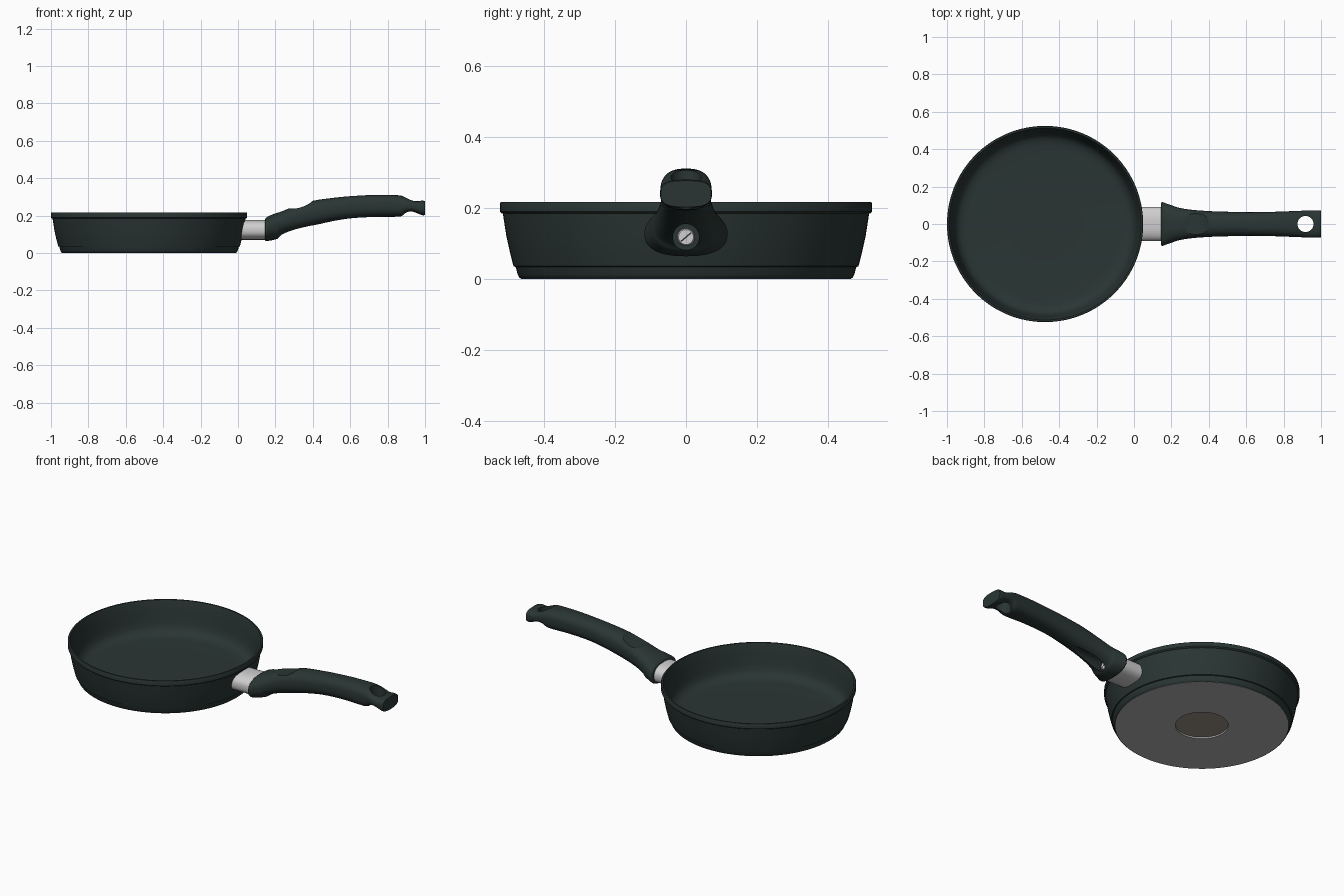
import bpy, bmesh, math
from mathutils import Matrix, Vector

if "Cube" in bpy.data.objects:
    bpy.data.objects.remove(bpy.data.objects["Cube"])

PAN_X, PAN_R = -0.4755, 0.5245


def material(name, rgb):
    m = bpy.data.materials.new(name)
    m.diffuse_color = (*rgb, 1)
    m.use_nodes = True
    m.node_tree.nodes["Principled BSDF"].inputs["Base Color"].default_value = m.diffuse_color
    return m


DARK = material("dark green black", (0.0225, 0.036, 0.034))
STEEL = material("brushed steel", (0.63, 0.62, 0.62))
GREY = material("base grey", (0.43, 0.43, 0.43))
BROWN = material("badge brown grey", (0.31, 0.275, 0.23))


def finish(name, bm, mat, angle=35):
    bmesh.ops.remove_doubles(bm, verts=bm.verts, dist=1e-5)
    bmesh.ops.recalc_face_normals(bm, faces=bm.faces)
    me = bpy.data.meshes.new(name)
    bm.to_mesh(me)
    bm.free()
    me.materials.append(mat)
    ob = bpy.data.objects.new(name, me)
    bpy.context.collection.objects.link(ob)
    smooth(ob, angle)
    return ob


def smooth(ob, angle=35):
    bpy.ops.object.select_all(action='DESELECT')
    ob.select_set(True)
    bpy.context.view_layer.objects.active = ob
    bpy.ops.object.shade_smooth_by_angle(angle=math.radians(angle))


def skin(bm, rings, cap_start=True, cap_end=True):
    """Join closed rings of points with quads."""
    vs = [[bm.verts.new(p) for p in r] for r in rings]
    n = len(vs[0])
    for a, b in zip(vs, vs[1:]):
        for i in range(n):
            bm.faces.new((a[i], a[(i + 1) % n], b[(i + 1) % n], b[i]))
    if cap_start:
        bm.faces.new(vs[0])
    if cap_end:
        bm.faces.new(vs[-1])


def lathe(name, profile, mat, seg=128, closed=False):
    """Spin an (r, z) profile about the pan axis."""
    bm = bmesh.new()
    if closed:
        profile = profile + profile[:1]
    rings = [[(PAN_X + r * math.cos(2 * math.pi * i / seg),
               r * math.sin(2 * math.pi * i / seg), z) for i in range(seg)] for r, z in profile]
    skin(bm, rings, not closed, not closed)
    return finish(name, bm, mat)


def section(x, top, bottom, half, power, n=48):
    """Superellipse cross-section standing across the x axis."""
    pts = []
    for i in range(n):
        a = 2 * math.pi * i / n
        c, s = math.cos(a), math.sin(a)
        y = math.copysign(abs(c) ** (2 / power), c) * half
        z = math.copysign(abs(s) ** (2 / power), s) * (top - bottom) / 2
        pts.append((x, y, (top + bottom) / 2 + z))
    return pts


def cut(ob, matrix, kind, r=1.0, depth=1.0):
    """Subtract a cylinder or sphere placed by matrix."""
    bm = bmesh.new()
    if kind == "cyl":
        bmesh.ops.create_cone(bm, cap_ends=True, segments=40, radius1=r, radius2=r,
                              depth=depth, matrix=matrix)
    else:
        bmesh.ops.create_uvsphere(bm, u_segments=64, v_segments=40, radius=r, matrix=matrix)
    tool = finish("cutter", bm, ob.data.materials[0])
    tool.hide_render = True
    mod = ob.modifiers.new("cut", 'BOOLEAN')
    mod.operation, mod.solver, mod.object = 'DIFFERENCE', 'EXACT', tool
    bpy.context.view_layer.objects.active = ob
    bpy.ops.object.modifier_apply(modifier=mod.name)
    bpy.data.objects.remove(tool)


# Pan body: outside wall, rim, inside wall and floor
lathe("pan_body", [
    (0.14, 0.012), (0.464, 0.012), (0.4645, 0.001), (0.470, 0.004), (0.474, 0.012),
    (0.480, 0.034), (0.486, 0.036), (0.496, 0.075), (0.506, 0.12), (0.516, 0.184),
    (0.521, 0.186), (PAN_R, 0.190), (PAN_R, 0.213), (0.522, 0.217), (0.513, 0.217),
    (0.511, 0.212), (0.500, 0.15), (0.491, 0.10), (0.484, 0.072), (0.474, 0.053),
    (0.458, 0.040), (0.438, 0.033), (0.41, 0.030), (0.20, 0.030)], DARK)

# Grey base plate with a recessed round badge
lathe("base_plate", [(0.142, 0.0), (0.465, 0.0), (0.465, 0.0115), (0.142, 0.0115)], GREY, closed=True)
lathe("base_badge", [(0.1425, 0.009), (0.1425, 0.0115)], BROWN)

# Steel ferrule, its open inner end following the pan wall
bm = bmesh.new()
outer = section(0.16, 0.177, 0.070, 0.092, 2.5)
inner = [(PAN_X + math.sqrt((0.48 + 0.2 * z) ** 2 - y * y) - 0.003, y, z) for _, y, z in outer]
skin(bm, [inner, outer], cap_start=False)
finish("ferrule", bm, STEEL)

# Handle stations: x, top z, bottom z, half width, squareness
STATIONS = [
    (0.145, 0.180, 0.068, 0.112, 2.4), (0.152, 0.190, 0.064, 0.117, 2.4),
    (0.180, 0.204, 0.068, 0.107, 2.4), (0.212, 0.215, 0.077, 0.096, 2.4),
    (0.235, 0.223, 0.096, 0.088, 2.4), (0.300, 0.249, 0.120, 0.077, 2.4),
    (0.400, 0.279, 0.146, 0.069, 2.4), (0.520, 0.296, 0.173, 0.065, 2.4),
    (0.620, 0.305, 0.187, 0.063, 2.5), (0.740, 0.311, 0.193, 0.065, 2.6),
    (0.850, 0.309, 0.194, 0.069, 2.8), (0.878, 0.305, 0.199, 0.070, 2.8),
    (0.898, 0.298, 0.213, 0.071, 2.9), (0.928, 0.284, 0.220, 0.072, 3.0),
    (0.955, 0.277, 0.213, 0.072, 3.0), (0.985, 0.280, 0.202, 0.073, 3.0),
    (1.000, 0.277, 0.203, 0.071, 3.0)]


def spline(pts, steps=5):
    """Catmull-Rom resampling of the station list."""
    p = [pts[0]] + pts + [pts[-1]]
    out = []
    for i in range(1, len(p) - 2):
        for k in range(steps):
            t = k / steps
            out.append([0.5 * (2 * b + (c - a) * t + (2 * a - 5 * b + 4 * c - d) * t * t
                               + (3 * b - a - 3 * c + d) * t ** 3)
                        for a, b, c, d in zip(p[i - 1], p[i], p[i + 1], p[i + 2])])
    return out + [pts[-1]]


bm = bmesh.new()
skin(bm, [section(*s) for s in spline(STATIONS)])
handle = finish("handle", bm, DARK)

# Hanging hole, screw pocket and thumb rest
along_x = Matrix.Rotation(math.pi / 2, 4, 'Y')
cut(handle, Matrix.Translation((0.917, 0, 0.25)), "cyl", 0.043, 0.4)
cut(handle, Matrix.Translation((0.353, 0, 0.118)) @ along_x, "cyl", 0.037, 0.30)
cut(handle, Matrix.Translation((0.327, 0, 0.283)) @ Matrix.Rotation(-0.31, 4, 'Y')
    @ Matrix.Diagonal((0.088, 0.60, 0.04, 1)), "sphere")
smooth(handle, 28)

# Slotted screw at the bottom of the pocket
bm = bmesh.new()
bmesh.ops.create_cone(bm, cap_ends=True, segments=32, radius1=0.025, radius2=0.021, depth=0.012,
                      matrix=Matrix.Translation((0.207, 0, 0.118)) @ along_x)
finish("screw", bm, STEEL)
bm = bmesh.new()
bmesh.ops.create_cube(bm, size=1, matrix=Matrix.Translation((0.2125, 0, 0.118))
                      @ Matrix.Rotation(0.7, 4, 'X') @ Matrix.Diagonal((0.003, 0.038, 0.004, 1)))
finish("screw_slot", bm, DARK)
